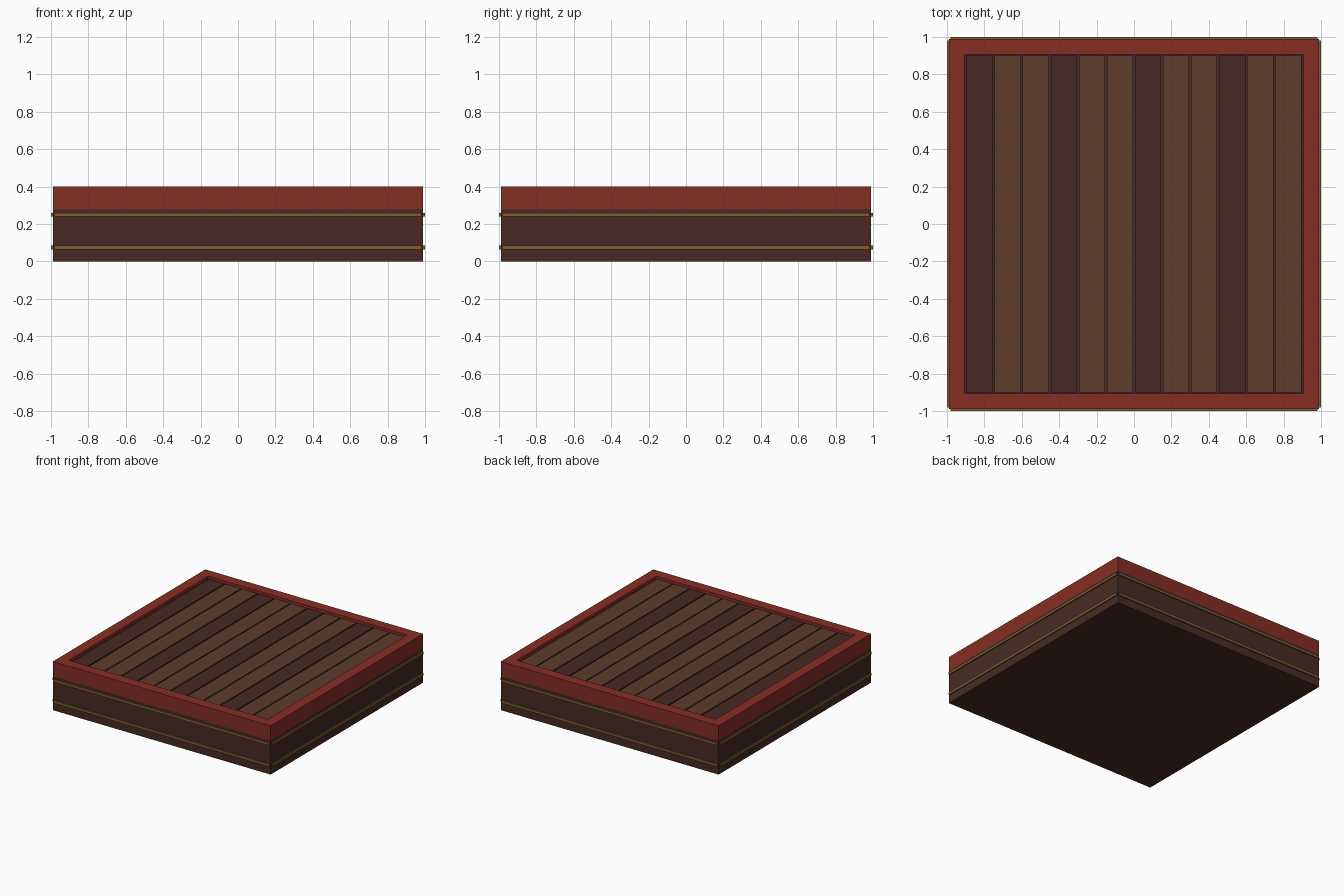
import bpy, bmesh
from math import pi
from mathutils import Matrix

if "Cube" in bpy.data.objects:
    bpy.data.objects.remove(bpy.data.objects["Cube"])


def material(name, rgb):
    m = bpy.data.materials.new(name)
    m.diffuse_color = (*rgb, 1)
    m.use_nodes = True
    m.node_tree.nodes["Principled BSDF"].inputs["Base Color"].default_value = m.diffuse_color
    return m


DARK = material("dark_wood", (0.065, 0.023, 0.018))
WOOD = material("brown_wood", (0.112, 0.045, 0.023))
RED = material("red_paint", (0.24, 0.027, 0.018))
GOLD = material("gold_trim", (0.223, 0.117, 0.03))


def finish(name, bm, mat):
    bmesh.ops.recalc_face_normals(bm, faces=bm.faces)
    me = bpy.data.meshes.new(name)
    bm.to_mesh(me)
    bm.free()
    me.materials.append(mat)
    ob = bpy.data.objects.new(name, me)
    bpy.context.collection.objects.link(ob)
    return ob


def box(name, lo, hi, mat):
    bm = bmesh.new()
    bmesh.ops.create_cube(bm, size=1)
    for v in bm.verts:
        v.co = [lo[i] if v.co[i] < 0 else hi[i] for i in range(3)]
    return finish(name, bm, mat)


HALF, INNER, BASE_TOP, TOP = 0.99, 0.905, 0.28, 0.40
CORNERS = [(-1, -1), (1, -1), (1, 1), (-1, 1)]

# Solid dark base
box("base", (-HALF, -HALF, 0), (HALF, HALF, BASE_TOP), DARK)

# Red square rim swept from a rectangular section
bm = bmesh.new()
section = [(HALF, BASE_TOP), (HALF, TOP), (INNER, TOP), (INNER, BASE_TOP)]
loops = [[bm.verts.new((sx * r, sy * r, z)) for r, z in section] for sx, sy in CORNERS]
for i in range(4):
    a, b = loops[i], loops[(i + 1) % 4]
    for j in range(4):
        k = (j + 1) % 4
        bm.faces.new((a[j], b[j], b[k], a[k]))
finish("rim", bm, RED)

# Deck planks, every third one darker
COUNT, PITCH, GAP = 12, 0.15, 0.01
for i in range(COUNT):
    x = (i - COUNT / 2) * PITCH
    box(f"plank_{i + 1}", (x + GAP / 2, -0.9, BASE_TOP), (x + PITCH - GAP / 2, 0.9, 0.38),
        DARK if i % 3 == 0 else WOOD)

# Two rows of gold trim strips around the sides
for row, z in (("lower", 0.075), ("upper", 0.25)):
    for i in range(4):
        ob = box(f"{row}_trim_{i + 1}", (-0.98, -1.0, z - 0.01), (0.98, -0.98, z + 0.01), GOLD)
        ob.data.transform(Matrix.Rotation(i * pi / 2, 4, 'Z'))
